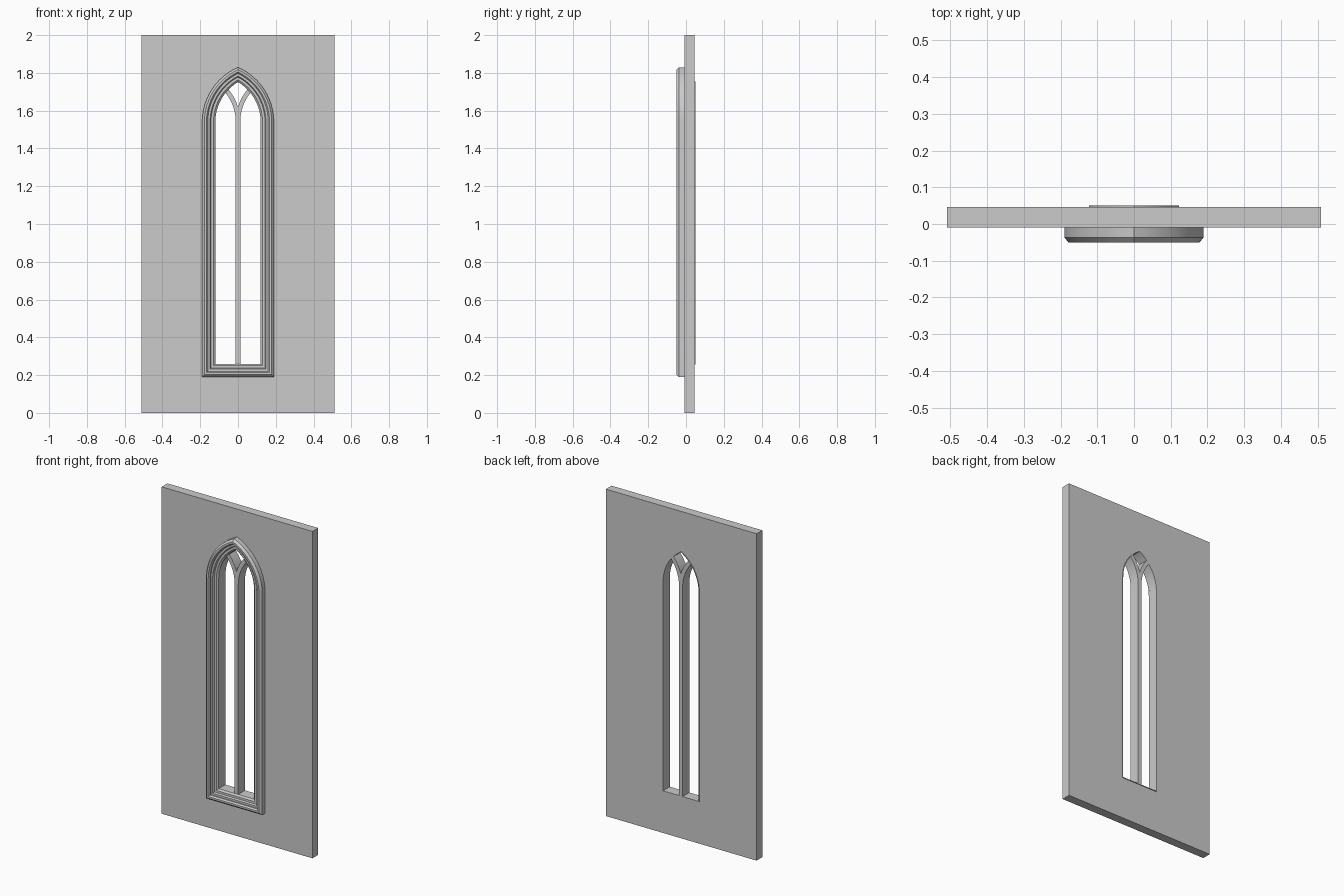
import bpy, bmesh
from math import acos, cos, sin, sqrt, radians

if "Cube" in bpy.data.objects:
    bpy.data.objects.remove(bpy.data.objects["Cube"])

SPRING = 1.54     # height where the arches start
OUT_W, OUT_R = 0.19, 0.316   # outer half width and arch radius
C = OUT_R - OUT_W            # arch centre offset, shared by all rings


def arc(cx, r, x0, x1, n=12):
    """Points (x, z) on a circle centred at spring height, upper half."""
    a0 = acos(max(-1, min(1, (x0 - cx) / r)))
    a1 = acos(max(-1, min(1, (x1 - cx) / r)))
    return [(cx + r * cos(a0 + (a1 - a0) * i / n),
             SPRING + r * sin(a0 + (a1 - a0) * i / n)) for i in range(n + 1)]


def mirror(pts):
    return [(-x, z) for x, z in reversed(pts)]


def lancet(w):
    """Pointed window outline with half width w, concentric with the frame."""
    right = arc(-C, w + C, w, 0)
    bottom = 0.19 + OUT_W - w
    return [(-w, bottom), (w, bottom)] + right + mirror(right)[1:]


def plate(name, loops, y0, y1):
    """Flat plate with holes, filled in the xz plane between y0 and y1."""
    cu = bpy.data.curves.new(name, 'CURVE')
    cu.dimensions = '2D'
    cu.fill_mode = 'BOTH'
    cu.extrude = (y1 - y0) / 2
    for pts in loops:
        sp = cu.splines.new('POLY')
        sp.points.add(len(pts) - 1)
        for p, (x, z) in zip(sp.points, pts):
            p.co = (x, z, 0, 1)
        sp.use_cyclic_u = True
    ob = bpy.data.objects.new(name, cu)
    bpy.context.collection.objects.link(ob)
    ob.rotation_euler = (radians(90), 0, 0)
    ob.location.y = (y0 + y1) / 2
    bpy.ops.object.select_all(action='DESELECT')
    ob.select_set(True)
    bpy.context.view_layer.objects.active = ob
    bpy.ops.object.convert(target='MESH')
    return bpy.context.object


# wall slab with the window opening
wall = [(-0.51, 0), (0.51, 0), (0.51, 2), (-0.51, 2)]
plate("wall", [wall, lancet(0.122)], -0.009, 0.046)

# tracery: two lights and a diamond eye, split by a forked mullion
W, M = 0.12, 0.012           # opening half width, mullion half width
R = W + C
cb = -M - R                  # centre of the left branch arcs
tip = (C + cb) / 2           # x of the left light's point
left_light = ([(-W, 0.26), (-M, 0.26)] + arc(cb, R, -M, tip)
              + arc(C, R, tip, -W)[1:])
rb = R + 2 * M               # upper edge of the branch
corner = (rb**2 - R**2 + C**2 - cb**2) / (2 * (C - cb))
half_eye = arc(-C, R, 0, -corner)[::-1]
half_eye = arc(-cb, rb, 0, -corner, 6) + half_eye[1:]
eye = half_eye + mirror(half_eye)[1:-1]
plate("tracery", [lancet(0.123), left_light, mirror(left_light), eye], -0.015, 0.05)

# moulded frame: profile of (half width, y) swept around the lancet
profile = [(0.19, -0.005), (0.19, -0.037), (0.178, -0.05), (0.167, -0.05),
           (0.160, -0.041), (0.160, -0.034), (0.148, -0.034),
           (0.143, -0.024), (0.130, -0.024), (0.12, -0.0155), (0.12, -0.005)]
bm = bmesh.new()
rings = [[bm.verts.new((x, y, z)) for x, z in lancet(w)] for w, y in profile]
n = len(rings[0])
for a, b in zip(rings, rings[1:] + rings[:1]):
    for i in range(n):
        j = (i + 1) % n
        bm.faces.new((a[i], a[j], b[j], b[i]))
bmesh.ops.remove_doubles(bm, verts=bm.verts, dist=1e-5)
bmesh.ops.recalc_face_normals(bm, faces=bm.faces)
me = bpy.data.meshes.new("window_frame")
bm.to_mesh(me)
bm.free()
frame = bpy.data.objects.new("window_frame", me)
bpy.context.collection.objects.link(frame)

# smooth the curved arches, keep moulding edges crisp
bpy.ops.object.select_all(action='SELECT')
bpy.context.view_layer.objects.active = frame
bpy.ops.object.shade_smooth_by_angle(angle=radians(20))
